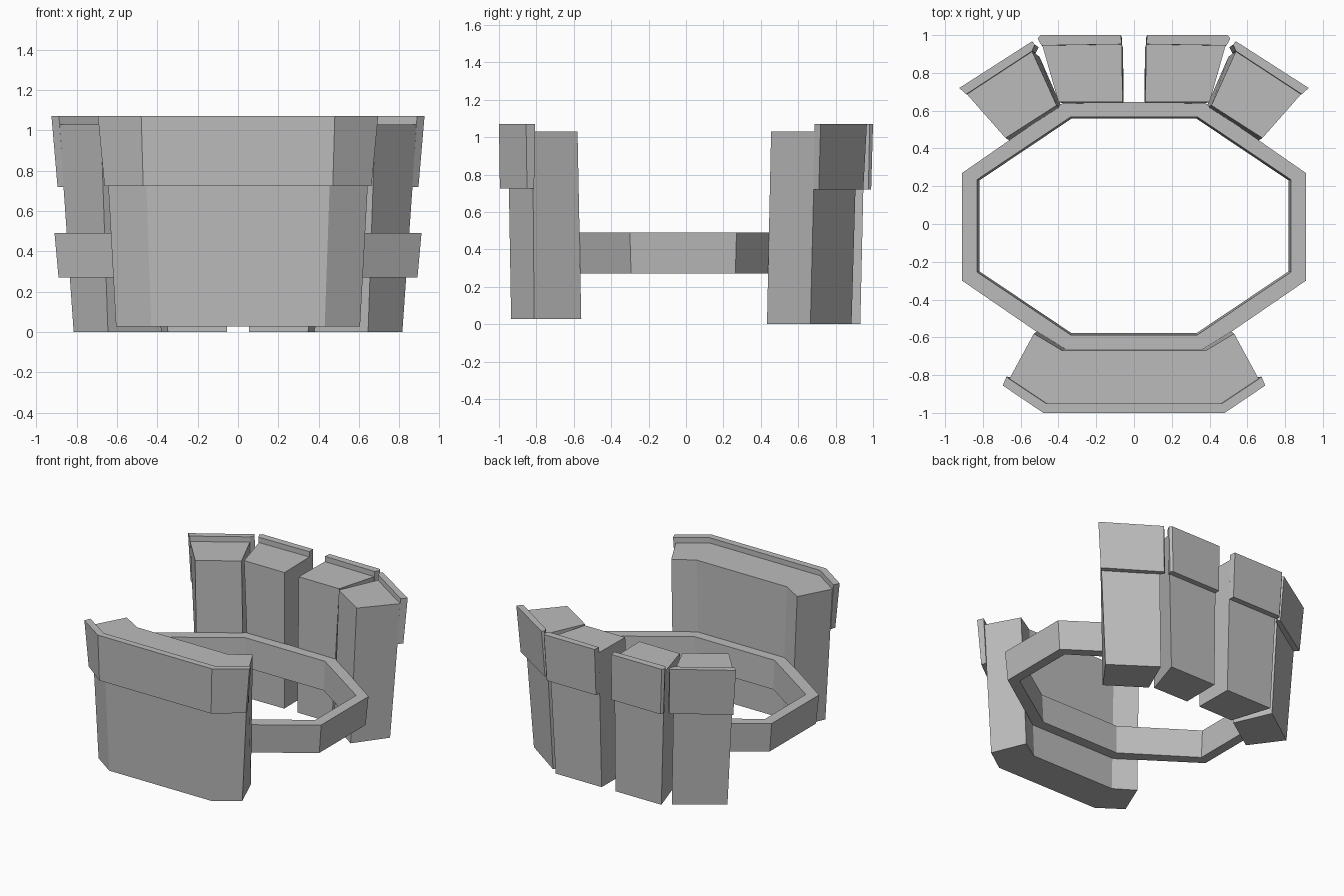
import bpy, bmesh

if "Cube" in bpy.data.objects:
    bpy.data.objects.remove(bpy.data.objects["Cube"])

grey = bpy.data.materials.new("plain_grey")
grey.diffuse_color = (0.5, 0.5, 0.5, 1)
grey.use_nodes = True
grey.node_tree.nodes["Principled BSDF"].inputs["Base Color"].default_value = grey.diffuse_color


def finish(bm, name):
    bmesh.ops.recalc_face_normals(bm, faces=bm.faces[:])
    me = bpy.data.meshes.new(name)
    bm.to_mesh(me)
    bm.free()
    me.materials.append(grey)
    ob = bpy.data.objects.new(name, me)
    bpy.context.collection.objects.link(ob)
    return ob


def loft(name, low, z0, high, z1):
    """Solid between a lower and an upper outline with equal point counts."""
    bm = bmesh.new()
    a = [bm.verts.new((x, y, z0)) for x, y in low]
    b = [bm.verts.new((x, y, z1)) for x, y in high]
    n = len(a)
    bm.faces.new(a)
    bm.faces.new(b)
    for i in range(n):
        j = (i + 1) % n
        bm.faces.new((a[i], a[j], b[j], b[i]))
    return finish(bm, name)


def mirror_x(pts):
    """Close a half outline by mirroring it over x = 0."""
    return pts + [(-x, y) for x, y in reversed(pts)]


def pair(name, low, z0, high, z1):
    for side, s in (("right", 1), ("left", -1)):
        loft(f"{side}_{name}", [(s * x, y) for x, y in low], z0,
             [(s * x, y) for x, y in high], z1)


# belt: octagonal band, slightly narrower at the bottom
outer = mirror_x([(0.37, -0.67), (0.91, -0.30), (0.91, 0.27), (0.37, 0.645)])
inner = mirror_x([(0.335, -0.587), (0.83, -0.255), (0.83, 0.235), (0.335, 0.567)])
bm = bmesh.new()
rings = []
for pts, z, k in ((outer, 0.27, 0.978), (outer, 0.49, 1),
                  (inner, 0.49, 1), (inner, 0.27, 0.985)):
    rings.append([bm.verts.new((x * k, (y + 0.012) * k - 0.012, z)) for x, y in pts])
for r in range(4):
    a, b = rings[r], rings[(r + 1) % 4]
    for i in range(8):
        j = (i + 1) % 8
        bm.faces.new((a[i], a[j], b[j], b[i]))
finish(bm, "belt")

# large front pouch and its flap
loft("front_pouch",
     mirror_x([(0.35, -0.655), (0.50, -0.56), (0.605, -0.812), (0.43, -0.935)]), 0.027,
     mirror_x([(0.38, -0.67), (0.53, -0.58), (0.66, -0.82), (0.465, -0.952)]), 1.03)
loft("front_flap",
     mirror_x([(0.455, -0.945), (0.635, -0.82), (0.65, -0.812), (0.662, -0.85), (0.47, -0.995)]), 0.725,
     mirror_x([(0.465, -0.95), (0.66, -0.82), (0.675, -0.808), (0.695, -0.855), (0.48, -1.0)]), 1.07)

# inner back pouches and flaps
pair("inner_back_pouch",
     [(0.055, 0.635), (0.348, 0.632), (0.445, 0.932), (0.058, 0.932)], 0,
     [(0.06, 0.645), (0.40, 0.645), (0.488, 0.955), (0.065, 0.955)], 1.03)
pair("inner_back_flap",
     [(0.063, 0.945), (0.478, 0.94), (0.492, 0.975), (0.478, 0.99), (0.065, 0.99)], 0.72,
     [(0.065, 0.952), (0.49, 0.945), (0.51, 0.982), (0.495, 1.0), (0.07, 1.0)], 1.07)

# angled outer back pouches and flaps
pair("outer_back_pouch",
     [(0.38, 0.612), (0.645, 0.433), (0.815, 0.665), (0.50, 0.885)], 0,
     [(0.41, 0.628), (0.68, 0.455), (0.887, 0.69), (0.54, 0.915)], 1.03)
pair("outer_back_flap",
     [(0.52, 0.905), (0.863, 0.68), (0.895, 0.71), (0.523, 0.948), (0.505, 0.935)], 0.72,
     [(0.54, 0.915), (0.888, 0.687), (0.925, 0.72), (0.54, 0.967), (0.525, 0.95)], 1.07)
